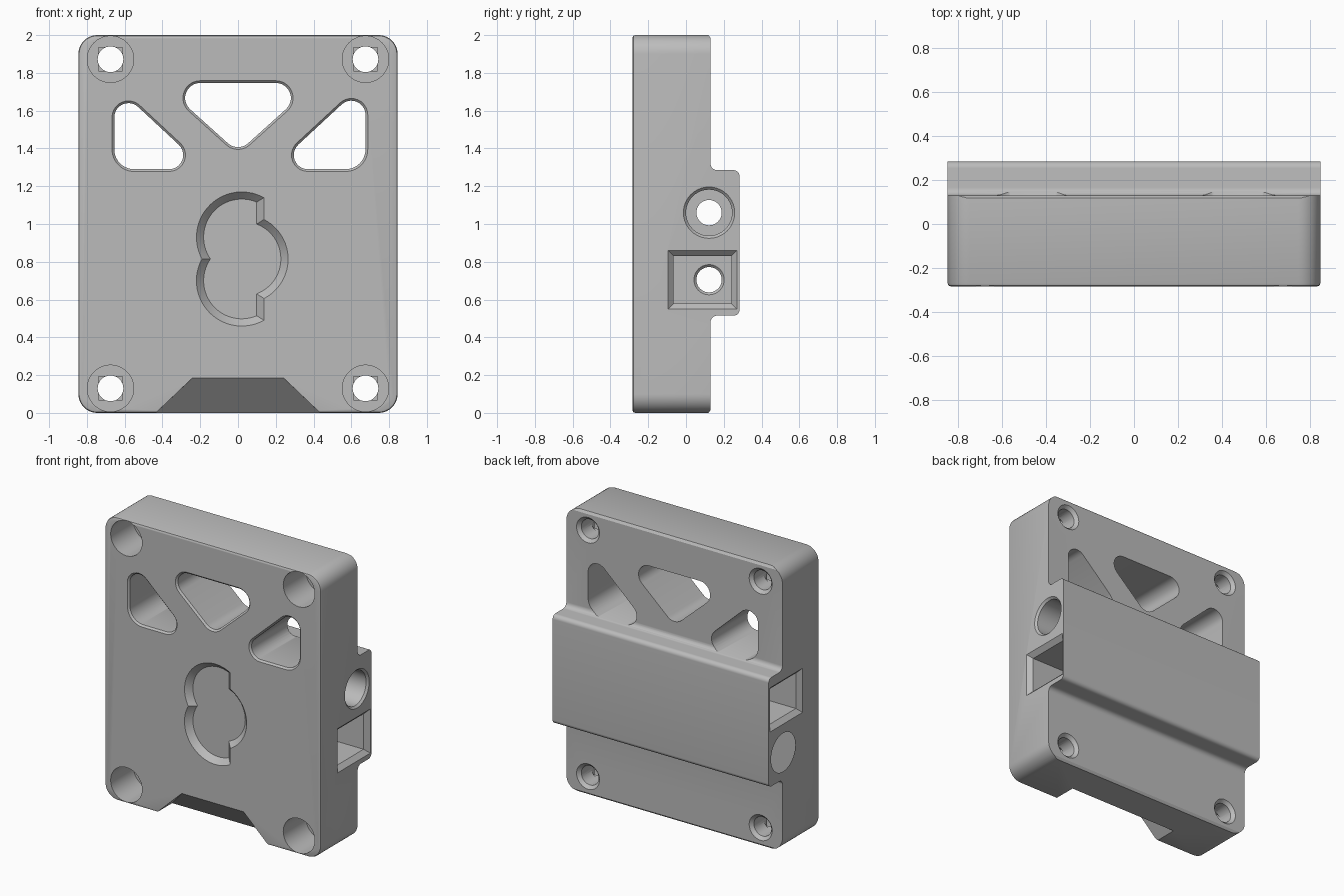
import bpy, bmesh, math

if "Cube" in bpy.data.objects:
    bpy.data.objects.remove(bpy.data.objects["Cube"])

FRONT, BACK, RAIL, HALF_W = -0.283, 0.13, 0.283, 0.845

grey = bpy.data.materials.new("plain_grey")
grey.diffuse_color = (0.5, 0.5, 0.5, 1)
grey.use_nodes = True
grey.node_tree.nodes["Principled BSDF"].inputs["Base Color"].default_value = grey.diffuse_color


def arc(ca, cb, r, start, end, steps=8):
    return [(ca + r * math.cos(math.radians(start + (end - start) * i / steps)),
             cb + r * math.sin(math.radians(start + (end - start) * i / steps)))
            for i in range(steps + 1)]


# outlines: each returns a function of an offset k
def circle(a, b, r, n=40):
    return lambda k: arc(a, b, r + k, 0, 360, n)[:-1]


def rect(a0, a1, b0, b1):
    return lambda k: [(a0 - k, b0 - k), (a1 + k, b0 - k), (a1 + k, b1 + k), (a0 - k, b1 + k)]


def hull(circles):
    """Rounded polygon wrapped around counter-clockwise circles (a, b, r)."""
    def outline(k):
        n, normals, pts = len(circles), [], []
        for i in range(n):
            (a, b, r), (c, d, s) = circles[i], circles[(i + 1) % n]
            normals.append(math.degrees(math.atan2(d - b, c - a)
                           - math.acos((r - s) / math.hypot(c - a, d - b))))
        for i, (a, b, r) in enumerate(circles):
            sweep = (normals[i] - normals[i - 1]) % 360
            pts += arc(a, b, r + k, normals[i - 1], normals[i - 1] + sweep, 10)
        return pts
    return outline


def loft(name, outline, rings, axis):
    """Solid through outline(k) at each (t, k) along the axis."""
    bm = bmesh.new()
    loops = []
    for t, k in rings:
        loops.append([bm.verts.new((a, t, b) if axis == 'y' else (t, a, b))
                      for a, b in outline(k)])
    n = len(loops[0])
    for lo, hi in zip(loops, loops[1:]):
        for i in range(n):
            j = (i + 1) % n
            bm.faces.new((lo[i], lo[j], hi[j], hi[i]))
    bm.faces.new(loops[0])
    bm.faces.new(loops[-1])
    bmesh.ops.recalc_face_normals(bm, faces=bm.faces)
    me = bpy.data.meshes.new(name)
    bm.to_mesh(me)
    bm.free()
    ob = bpy.data.objects.new(name, me)
    bpy.context.collection.objects.link(ob)
    return ob


# plate block with rounded corners and a softened front edge
cx, r = HALF_W - 0.1, 0.1
corners = [(-cx, 0.1, r), (cx, 0.1, r), (cx, 1.9, r), (-cx, 1.9, r)]
body = loft("mount_block", hull(corners),
            [(FRONT, -0.014), (FRONT + 0.004, -0.004), (FRONT + 0.014, 0), (0.4, 0)], 'y')


# side profile with the thick rear band
def side_profile(k):
    low = arc(BACK + 0.035, 0.48, 0.035, 180, 90) + arc(RAIL - 0.03, 0.545, 0.03, -90, 0)
    high = [(y, 1.8 - z) for y, z in reversed(low)]
    return ([(-0.5, -0.1), (0.1, -0.1), (0.1, -0.015), (0.122, 0.004), (BACK, 0.016)] + low
            + high + [(BACK, 1.984), (0.122, 1.996), (0.1, 2.015), (0.1, 2.1), (-0.5, 2.1)])


band = loft("side_profile", side_profile, [(-0.95, 0), (0.95, 0)], 'x')
cutters = []


def cut(name, outline, rings, axis='y'):
    cutters.append(loft(name, outline, rings, axis))


# three windows
flare = [(FRONT - 0.02, 0.032), (FRONT + 0.012, 0), (0.5, 0)]
cut("top_window", hull([(0, 1.487, 0.08), (0.2, 1.667, 0.08), (-0.2, 1.667, 0.08)]), flare)
cut("left_window", hull([(-0.55, 1.395, 0.105), (-0.365, 1.365, 0.075),
                         (-0.58, 1.565, 0.075)]), flare)
cut("right_window", hull([(0.37, 1.365, 0.075), (0.57, 1.395, 0.105),
                          (0.6, 1.578, 0.075)]), flare)

# counterbored bolt holes
for x in (-0.675, 0.675):
    for z in (0.13, 1.872):
        cut("bolt_head", circle(x, z, 0.123), [(-0.4, 0), (-0.03, 0)])
        cut("bolt_bridge", rect(x - 0.063, x + 0.063, z - 0.063, z + 0.063),
            [(-0.1, 0), (0.0, 0)])
        cut("bolt_hole", circle(x, z, 0.068, 32),
            [(-0.1, 0), (BACK - 0.022, 0), (BACK + 0.02, 0.042)])


# shallow lobed recess in the front face
def lobed(k):
    mid, step, rad = 0.815, 0.137 + k, 0.24 + k
    end = math.degrees(math.acos((step - 0.02) / rad))
    cusp = 180 + math.degrees(math.asin(0.115 / rad))
    upper = arc(0.02, mid + 0.115, rad, end, cusp, 28)
    lower = [(x, 2 * mid - z) for x, z in reversed(upper)][1:]
    side = math.degrees(math.acos((step - 0.03) / (0.235 + k)))
    return upper + lower + arc(0.03, mid, 0.235 + k, -side, side, 24)


cut("front_recess", lobed, [(FRONT - 0.01, 0.01), (FRONT + 0.04, -0.038)])


# sloped notch under the front edge; k is its ceiling height
def notch(k):
    x = 0.435 - 1.05 * k
    return [(-0.488, -0.05), (0.488, -0.05), (x, k), (-x, k)]


cut("bottom_notch", notch, [(FRONT - 0.07, 0.261), (FRONT + 0.17 + 0.034, -0.037)])

# cross bores with a round seat on one end and a square pocket on the other
UP, DOWN, BORE_Y = 1.06, 0.705, 0.122
for z in (UP, DOWN):
    cut("cross_bore", circle(BORE_Y, z, 0.067), [(-1, 0), (1, 0)], 'x')
for s, zr, zp in ((1, UP, DOWN), (-1, DOWN, UP)):
    w = s * HALF_W
    cut("round_seat", circle(BORE_Y, zr, 0.122),
        [(w + s * 0.01, 0.024), (w - s * 0.014, 0), (w - s * 0.3, 0)], 'x')
    cut("square_pocket", rect(-0.065, 0.24, zp - 0.125, zp + 0.125),
        [(w + s * 0.01, 0.041), (w - s * 0.031, 0), (w - s * 0.35, 0)], 'x')
    cut("pocket_bore_rim", circle(BORE_Y, zp, 0.067),
        [(w - s * 0.33, 0.033), (w - s * 0.365, -0.002)], 'x')

# combine everything
for tool, op in [(band, 'INTERSECT')] + [(c, 'DIFFERENCE') for c in cutters]:
    mod = body.modifiers.new(tool.name, 'BOOLEAN')
    mod.operation, mod.solver, mod.object = op, 'EXACT', tool
bpy.context.view_layer.update()
deps = bpy.context.evaluated_depsgraph_get()
final = bpy.data.meshes.new_from_object(body.evaluated_get(deps))
body.modifiers.clear()
body.data = final
for tool in [band] + cutters:
    bpy.data.objects.remove(tool)

final.materials.clear()
final.materials.append(grey)
bpy.context.view_layer.objects.active = body
body.select_set(True)
bpy.ops.object.shade_smooth_by_angle(angle=math.radians(30))
